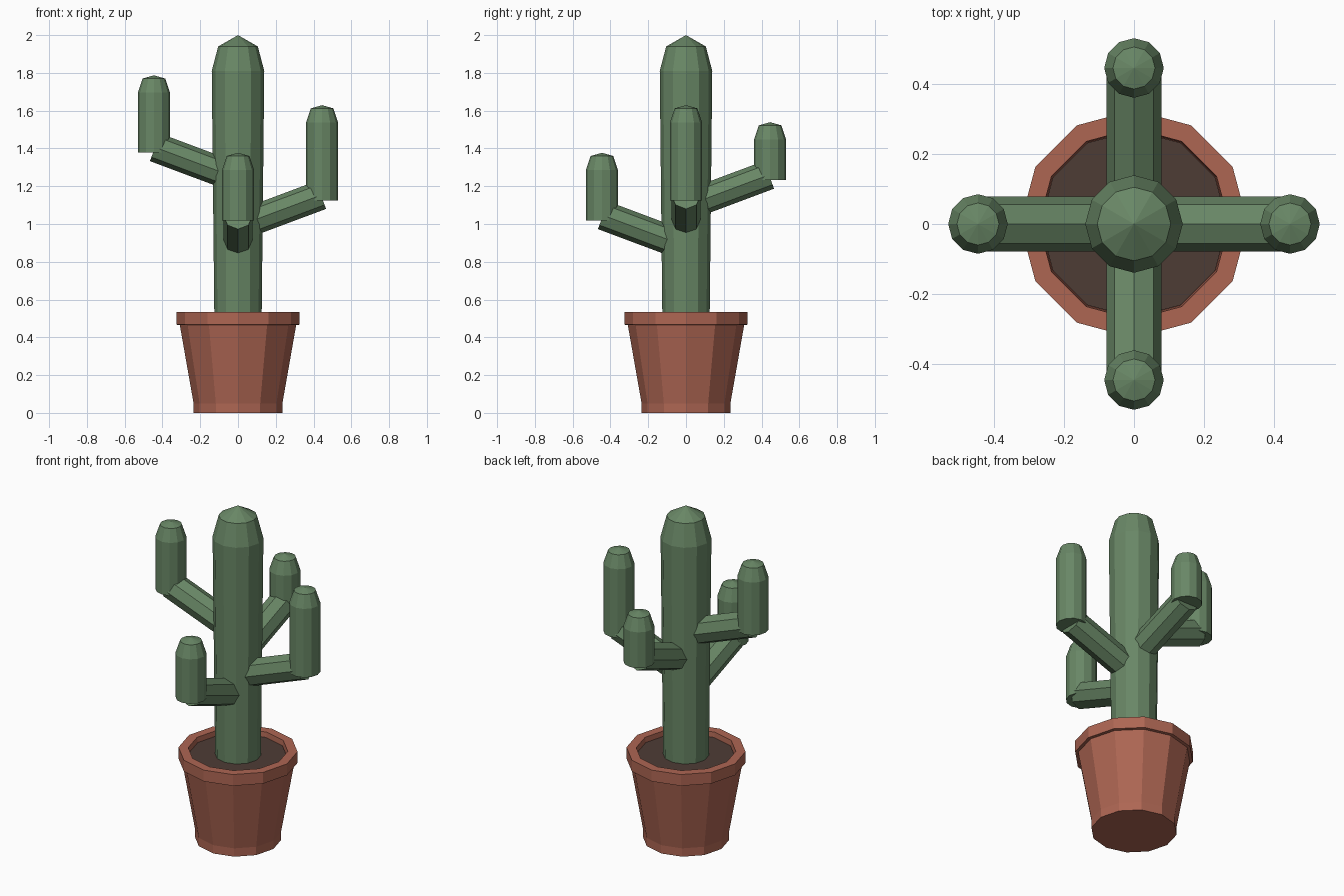
import bpy, bmesh, math
from mathutils import Matrix, Vector

if "Cube" in bpy.data.objects:
    bpy.data.objects.remove(bpy.data.objects["Cube"])


def material(name, rgb):
    m = bpy.data.materials.new(name)
    m.diffuse_color = (*rgb, 1.0)
    m.use_nodes = True
    m.node_tree.nodes["Principled BSDF"].inputs["Base Color"].default_value = m.diffuse_color
    return m


GREEN = material("cactus green", (0.140, 0.242, 0.132))
CLAY = material("terracotta", (0.420, 0.132, 0.086))
EARTH = material("dark soil", (0.076, 0.045, 0.036))


def lathe(name, profile, sides, mat, matrix=Matrix()):
    """Flat-faced solid of revolution from (radius, height) points, bottom to top."""
    bm = bmesh.new()
    rings = []
    for r, z in profile:
        if r == 0:
            rings.append([bm.verts.new((0, 0, z))])
        else:
            angles = [2 * math.pi * i / sides for i in range(sides)]
            rings.append([bm.verts.new((r * math.cos(a), r * math.sin(a), z)) for a in angles])
    for low, high in zip(rings, rings[1:]):
        for i in range(sides):
            j = (i + 1) % sides
            if len(high) == 1:
                bm.faces.new((low[i], low[j], high[0]))
            else:
                bm.faces.new((low[i], low[j], high[j], high[i]))
    # close open ends
    if len(rings[0]) > 1:
        bm.faces.new(rings[0][::-1])
    if len(rings[-1]) > 1:
        bm.faces.new(rings[-1])
    bm.transform(matrix)
    bmesh.ops.recalc_face_normals(bm, faces=bm.faces)
    mesh = bpy.data.meshes.new(name)
    bm.to_mesh(mesh)
    bm.free()
    mesh.materials.append(mat)
    obj = bpy.data.objects.new(name, mesh)
    bpy.context.collection.objects.link(obj)
    return obj


# Pot with straight foot, tapered wall, overhanging rim and a recess
lathe("pot", [(0.235, 0), (0.235, 0.05), (0.308, 0.465), (0.325, 0.467), (0.325, 0.535),
              (0.272, 0.535), (0.268, 0.49)], 12, CLAY)
lathe("soil", [(0.267, 0.47), (0.267, 0.505)], 12, EARTH)

# Trunk widening slightly towards a pointed dome
lathe("trunk", [(0.125, 0.48), (0.139, 1.81), (0.105, 1.94), (0, 2.0)], 12, GREEN)

# Arms: direction in degrees, bottom of the upright part, height of its shoulder
SLOPE = math.radians(20.5)
REACH = 0.445
for label, heading, bottom, shoulder in (("right", 0, 1.125, 1.537), ("back", 90, 1.232, 1.447),
                                         ("left", 180, 1.378, 1.695), ("front", 270, 1.018, 1.285)):
    turn = Matrix.Rotation(math.radians(heading), 4, 'Z')

    # Sloping branch from inside the trunk to the foot of the upright part
    end = Vector((0.439, 0, bottom + 0.028))
    length = 0.40 / math.cos(SLOPE)
    place = turn @ Matrix.Translation(end) @ Matrix.Rotation(math.pi / 2 - SLOPE, 4, 'Y')
    lathe(label + "_branch", [(0.078, -length), (0.078, 0)], 8, GREEN, place)

    # Upright part with a low dome
    place = turn @ Matrix.Translation((REACH, 0, 0))
    lathe(label + "_upright", [(0.085, bottom), (0.085, shoulder), (0.06, shoulder + 0.075),
                               (0, shoulder + 0.092)], 12, GREEN, place)
